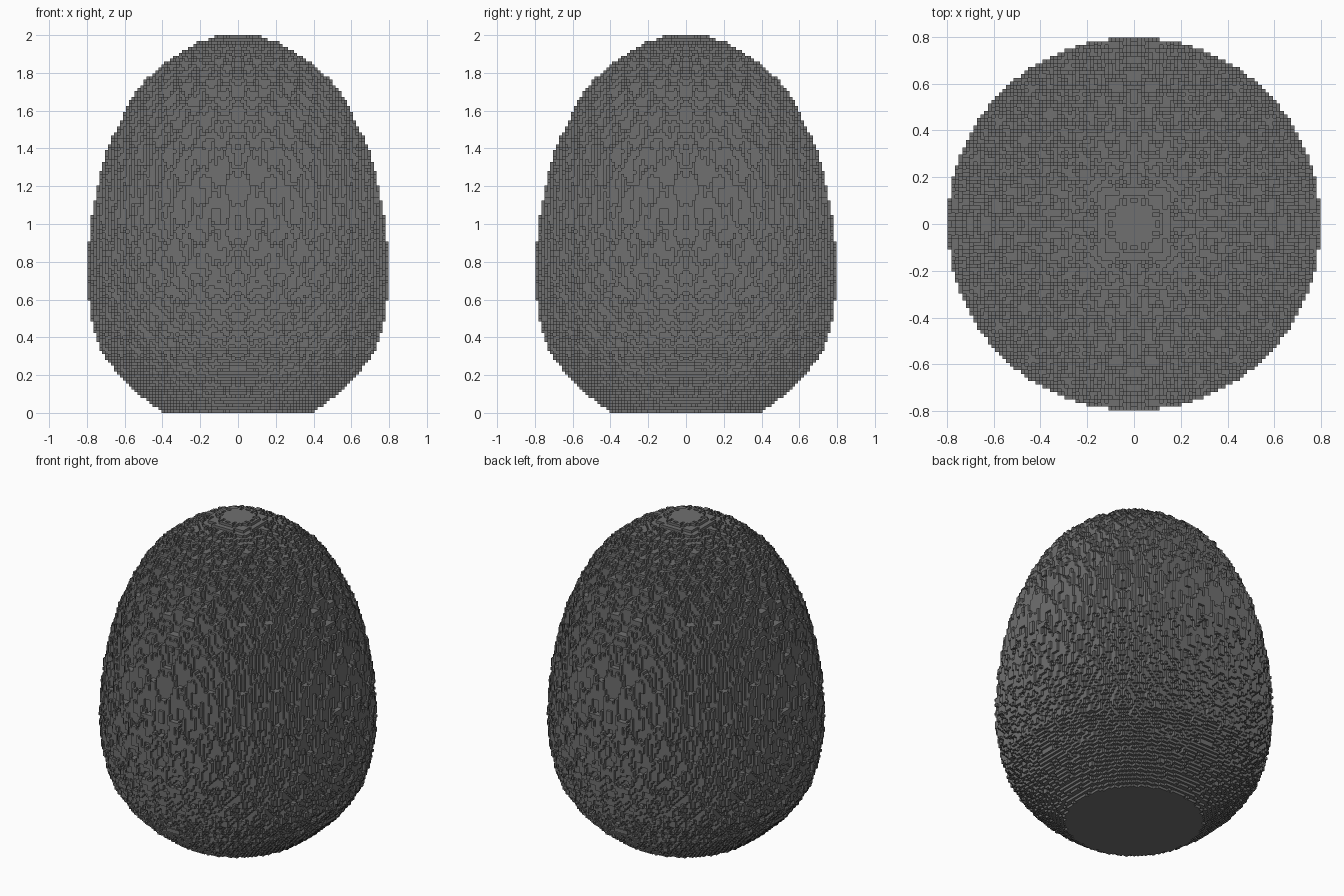
import bpy
import math

cube = bpy.data.objects.get("Cube")
if cube:
    bpy.data.objects.remove(cube, do_unlink=True)

VOXEL = 1 / 64          # block size
N = 106                 # blocks across the grid, with an empty margin
LAYERS = 128            # blocks in height
SCALES = 24             # scales in each ring
DEPTH = 0.042           # how far the scale tips stand out

# Outer egg profile: (height, radius)
PROFILE = [(0, 0.40), (0.1, 0.535), (0.2, 0.64), (0.35, 0.74), (0.5, 0.78),
           (0.65, 0.80), (0.8, 0.80), (1.0, 0.785), (1.2, 0.75), (1.4, 0.695),
           (1.6, 0.605), (1.75, 0.51), (1.87, 0.375), (1.95, 0.24), (2.0, 0.12)]


def radius(z):
    z = min(max(z, 0), 2)
    for (z0, r0), (z1, r1) in zip(PROFILE, PROFILE[1:]):
        if z <= z1:
            return r0 + (r1 - r0) * (z - z0) / (z1 - z0)


def stretch(z):
    slope = (radius(z + 0.03) - radius(z - 0.03)) / 0.06
    return math.sqrt(1 + slope * slope)


# Rings of scales, spaced evenly along the curved side: (tip height, gap, phase)
rings = []
z = 0.06
while z < 2.3:
    gap = max(0.03, 0.105 * math.sqrt(radius(z) / 0.8) / stretch(z))
    rings.append((z, gap, 0.5 * (len(rings) % 2)))
    z += gap


def scale_height(z, angle, near):
    """Overlapping scales that flare out to a pointed tip at the top."""
    best = 0
    for tip, gap, phase in near:
        turn = angle / math.tau * SCALES + phase
        u = abs(turn - round(turn)) * 2
        below = tip - 1.9 * gap * u ** 1.5 - z
        if below >= 0:
            best = max(best, 1 - below / (2.3 * gap))
    return best


# Fill the block grid
NN = N * N
solid = bytearray(NN * (LAYERS + 2))
for k in range(LAYERS):
    z = (k + 0.5) * VOXEL
    outer = radius(z)
    depth = DEPTH * min(1, 0.25 + z / 0.4) * min(1.8, stretch(z))
    near = [r for r in rings if z <= r[0] < z + 2.4 * r[1]]
    for j in range(N):
        y = (j + 0.5 - N / 2) * VOXEL
        for i in range(N):
            x = (i + 0.5 - N / 2) * VOXEL
            d = math.hypot(x, y)
            if d > outer:
                continue
            if d > outer - depth:
                lift = scale_height(z, math.atan2(y, x), near)
                if d > outer - depth * (1 - lift):
                    continue
            solid[(k + 1) * NN + j * N + i] = 1

# Skin the exposed block sides: (index step, corner offsets)
SIDES = [
    (1, ((1, 0, 0), (1, 1, 0), (1, 1, 1), (1, 0, 1))),
    (-1, ((0, 0, 0), (0, 0, 1), (0, 1, 1), (0, 1, 0))),
    (N, ((0, 1, 0), (0, 1, 1), (1, 1, 1), (1, 1, 0))),
    (-N, ((0, 0, 0), (1, 0, 0), (1, 0, 1), (0, 0, 1))),
    (NN, ((0, 0, 1), (1, 0, 1), (1, 1, 1), (0, 1, 1))),
    (-NN, ((0, 0, 0), (0, 1, 0), (1, 1, 0), (1, 0, 0))),
]
corners, faces = {}, []
for cell, filled in enumerate(solid):
    if not filled:
        continue
    for step, offsets in SIDES:
        if solid[cell + step]:
            continue
        k, rest = divmod(cell, NN)
        j, i = divmod(rest, N)
        faces.append([corners.setdefault((i + a, j + b, k + c), len(corners))
                      for a, b, c in offsets])
verts = [((i - N / 2) * VOXEL, (j - N / 2) * VOXEL, (k - 1) * VOXEL)
         for i, j, k in corners]

mesh = bpy.data.meshes.new("scaly_egg")
mesh.from_pydata(verts, [], faces)
mesh.update()
egg = bpy.data.objects.new("scaly_egg", mesh)
bpy.context.collection.objects.link(egg)

# Dark grey stone
stone = bpy.data.materials.new("dark_grey_stone")
stone.use_nodes = True
color = (0.16, 0.16, 0.16, 1)
stone.diffuse_color = color
stone.node_tree.nodes["Principled BSDF"].inputs["Base Color"].default_value = color
mesh.materials.append(stone)
